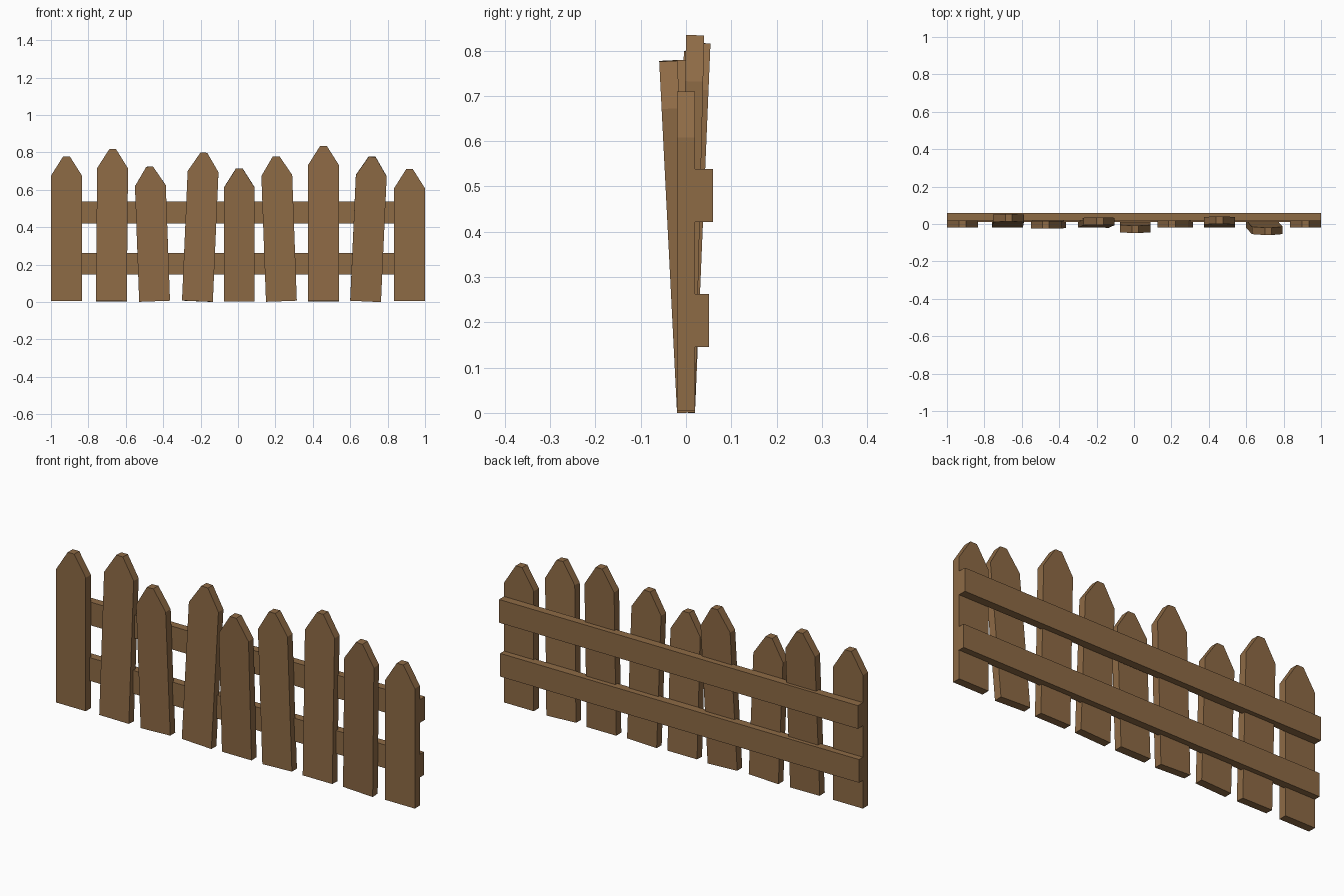
import bpy
import bmesh
from math import radians
from mathutils import Matrix

if "Cube" in bpy.data.objects:
    bpy.data.objects.remove(bpy.data.objects["Cube"])

wood = bpy.data.materials.new("brown_wood")
wood.diffuse_color = (0.27, 0.145, 0.06, 1)
wood.use_nodes = True
wood.node_tree.nodes["Principled BSDF"].inputs["Base Color"].default_value = wood.diffuse_color


def extruded(name, profile, y0, y1, matrix=Matrix()):
    """Extrude an x-z outline from y0 to y1 and place it."""
    bm = bmesh.new()
    face = bm.faces.new([bm.verts.new((x, y0, z)) for x, z in profile])
    ext = bmesh.ops.extrude_face_region(bm, geom=[face])
    verts = [g for g in ext["geom"] if isinstance(g, bmesh.types.BMVert)]
    bmesh.ops.translate(bm, verts=verts, vec=(0, y1 - y0, 0))
    bmesh.ops.recalc_face_normals(bm, faces=bm.faces)
    mesh = bpy.data.meshes.new(name)
    bm.to_mesh(mesh)
    bm.free()
    mesh.materials.append(wood)
    obj = bpy.data.objects.new(name, mesh)
    obj.matrix_world = matrix
    bpy.context.collection.objects.link(obj)
    return obj


def picket(i, x, height, side_lean, back_lean):
    """Board with a blunt pointed top, leaning about its foot (degrees)."""
    w, tip, s = 0.0825, 0.018, height - 0.102
    outline = [(-w, 0), (w, 0), (w, s), (tip, height), (-tip, height), (-w, s)]
    m = (Matrix.Translation((x, 0, 0.004))
         @ Matrix.Rotation(radians(-back_lean), 4, 'X')
         @ Matrix.Rotation(radians(side_lean), 4, 'Y'))
    extruded(f"picket_{i}", outline, -0.02, 0.02, m)


# Pickets: foot x, height, lean to the right, lean to the back
pickets = [
    (-0.917, 0.774, 0, 0),
    (-0.677, 0.813, 0.5, 2.4),
    (-0.446, 0.72, -2.1, -0.4),
    (-0.217, 0.795, 2.5, 1.1),
    (0.007, 0.71, 0, -2.3),
    (0.232, 0.775, -2.1, 0),
    (0.457, 0.83, 0, 1.4),
    (0.682, 0.775, 2.6, -2.9),
    (0.917, 0.706, 0, 0),
]
for i, p in enumerate(pickets, 1):
    picket(i, *p)

# Two horizontal rails on the back
for name, y0, y1, z0, z1 in [("lower_rail", 0.01, 0.051, 0.146, 0.263),
                             ("upper_rail", 0.02, 0.06, 0.421, 0.538)]:
    extruded(name, [(-1, z0), (1, z0), (1, z1), (-1, z1)], y0, y1)
